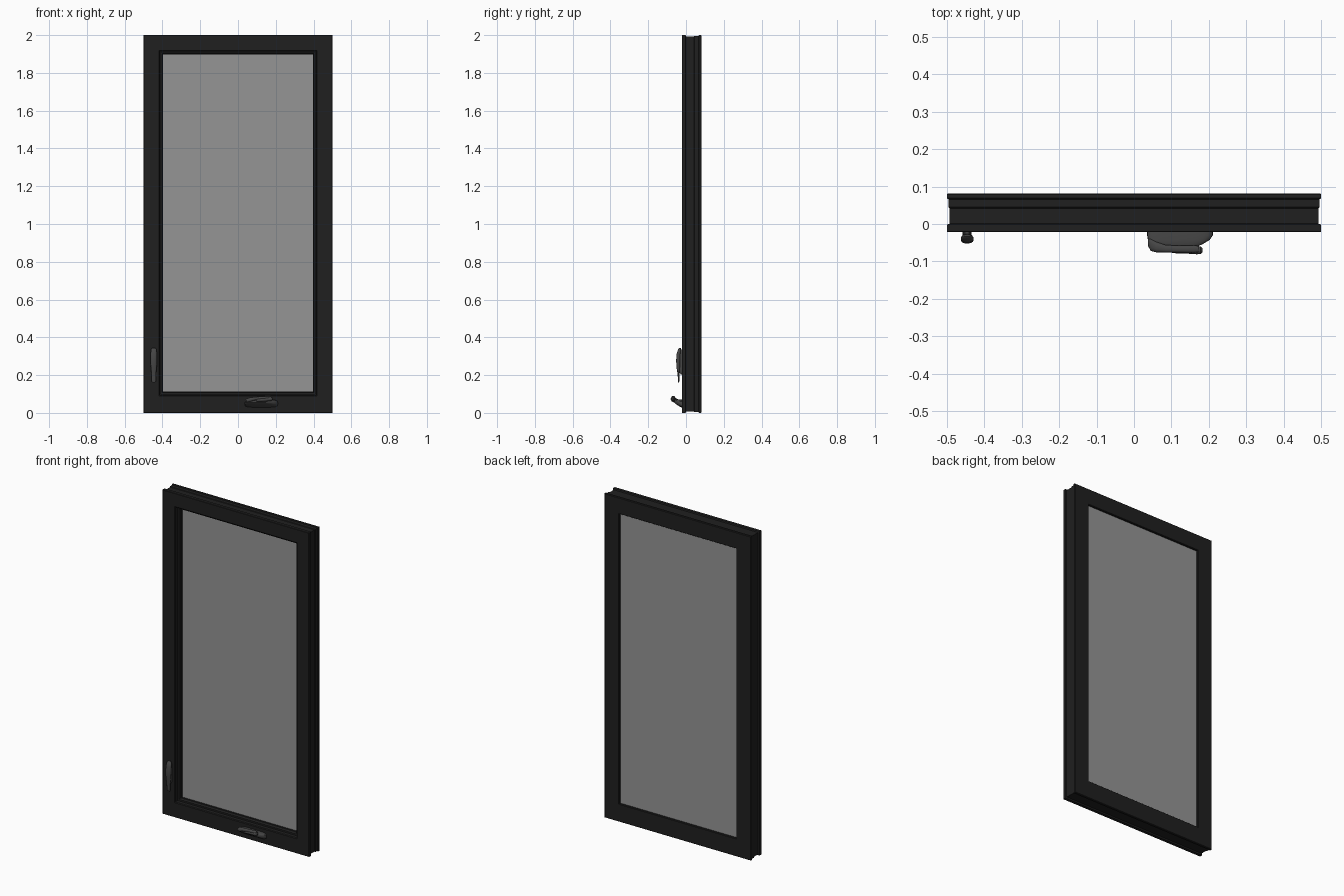
import bpy, bmesh, math
from mathutils import Vector

if "Cube" in bpy.data.objects:
    bpy.data.objects.remove(bpy.data.objects["Cube"])


def material(name, color):
    m = bpy.data.materials.new(name)
    m.diffuse_color = color
    m.use_nodes = True
    m.node_tree.nodes["Principled BSDF"].inputs["Base Color"].default_value = m.diffuse_color
    return m


BLACK = material("black_paint", (0.014, 0.014, 0.014, 1))
METAL = material("dark_metal", (0.06, 0.06, 0.06, 1))
GLASS = material("glass", (0.3, 0.3, 0.3, 0.5))


def finish(name, bm, mat, smooth=False):
    bmesh.ops.recalc_face_normals(bm, faces=bm.faces)
    mesh = bpy.data.meshes.new(name)
    bm.to_mesh(mesh)
    bm.free()
    ob = bpy.data.objects.new(name, mesh)
    bpy.context.collection.objects.link(ob)
    mesh.materials.append(mat)
    if smooth:
        bpy.ops.object.select_all(action='DESELECT')
        ob.select_set(True)
        bpy.context.view_layer.objects.active = ob
        bpy.ops.object.shade_smooth_by_angle(angle=math.radians(40))
    return ob


def bridge(bm, a, b):
    for i in range(len(a)):
        j = (i + 1) % len(a)
        bm.faces.new((a[i], a[j], b[j], b[i]))


def mitred_ring(name, profile, mat):
    """Sweep a closed (inset, y) profile round the window with mitred corners."""
    bm = bmesh.new()
    rings = []
    for sx, top in ((-1, 0), (1, 0), (1, 1), (-1, 1)):
        rings.append([bm.verts.new((sx * (0.5 - d), y, 2 - d if top else d * 1.1))
                      for d, y in profile])
    for k in range(4):
        bridge(bm, rings[k], rings[(k + 1) % 4])
    return finish(name, bm, mat)


def loft(name, sections, mat, n=24, power=0.6):
    """Skin rounded-rectangle sections given as (centre, half axis u, half axis v)."""
    bm = bmesh.new()
    rings = []
    for c, u, v in sections:
        ring = []
        for k in range(n):
            t = 2 * math.pi * k / n
            a, b = math.cos(t), math.sin(t)
            a = math.copysign(abs(a) ** power, a)
            b = math.copysign(abs(b) ** power, b)
            ring.append(bm.verts.new(Vector(c) + Vector(u) * a + Vector(v) * b))
        rings.append(ring)
    for a, b in zip(rings, rings[1:]):
        bridge(bm, a, b)
    bm.faces.new(rings[0])
    bm.faces.new(rings[-1])
    return finish(name, bm, mat, True)


# Fixed outer frame with front lip and recessed outer channel
mitred_ring("outer_frame", [
    (0.002, -0.022), (0, -0.020), (0, -0.002), (0.007, 0.001), (0.007, 0.042),
    (0.086, 0.042), (0.086, -0.018), (0.082, -0.022)], BLACK)

# Opening sash: wide rear flange plus the slim inner border round the glass
mitred_ring("sash", [
    (0.007, 0.042), (0.004, 0.045), (0.004, 0.066), (0, 0.069), (0, 0.079),
    (0.003, 0.082), (0.098, 0.082), (0.101, 0.078), (0.101, 0.004),
    (0.098, -0.002), (0.089, -0.002), (0.089, 0.042)], BLACK)

# Glazing bead stepping down to the glass
mitred_ring("glazing_bead", [
    (0.095, 0.012), (0.103, 0.016), (0.103, 0.024), (0.095, 0.024)], BLACK)

# Sealed glass unit
bm = bmesh.new()
bmesh.ops.create_cube(bm, size=1)
for v in bm.verts:
    v.co = (v.co.x * 0.802, 0.047 + v.co.y * 0.046, 1.005 + v.co.z * 1.794)
finish("glass_pane", bm, GLASS)

# Latch on the left stile: mount and curved lever
LX = -0.446
loft("latch_mount", [((LX, y, 0.27), (hx, 0, 0), (0, 0, hz)) for y, hx, hz in (
    (-0.018, 0.012, 0.066), (-0.028, 0.012, 0.066), (-0.036, 0.010, 0.055))], METAL)
loft("latch_lever", [((LX, y, z), (hx, 0, 0), (0, hy, 0)) for z, y, hx, hy in (
    (0.344, -0.031, 0.009, 0.003), (0.338, -0.034, 0.014, 0.007),
    (0.315, -0.039, 0.017, 0.010), (0.280, -0.041, 0.017, 0.011),
    (0.245, -0.041, 0.016, 0.010), (0.215, -0.040, 0.013, 0.006),
    (0.185, -0.039, 0.012, 0.004), (0.168, -0.039, 0.012, 0.004),
    (0.161, -0.039, 0.007, 0.002))], METAL, power=0.8)

# Crank operator on the bottom rail: sloping cover
loft("crank_cover", [((x, y, z), (hx, 0, 0), (0, 0, hz)) for x, y, z, hx, hz in (
    (0.123, -0.018, 0.049, 0.088, 0.021), (0.123, -0.030, 0.051, 0.088, 0.020),
    (0.120, -0.042, 0.055, 0.083, 0.016), (0.112, -0.055, 0.059, 0.070, 0.012),
    (0.105, -0.062, 0.061, 0.058, 0.007))], METAL, power=0.5)

# Folding crank arm lying along the cover
loft("crank_arm", [((x, y, z), (0, hy, 0), (0, 0, hz)) for x, y, z, hy, hz in (
    (0.038, -0.050, 0.062, 0.010, 0.005), (0.045, -0.056, 0.065, 0.016, 0.010),
    (0.060, -0.062, 0.069, 0.014, 0.011), (0.085, -0.066, 0.075, 0.010, 0.009),
    (0.120, -0.067, 0.079, 0.009, 0.008), (0.160, -0.067, 0.081, 0.010, 0.008),
    (0.174, -0.067, 0.081, 0.008, 0.007))], METAL, power=0.8)

# Folded grip at the end of the arm
loft("crank_grip", [((x, -0.070, z), (0, r, 0), (0, 0, r)) for x, z, r in (
    (0.098, 0.066, 0.005), (0.104, 0.067, 0.008), (0.140, 0.070, 0.009),
    (0.168, 0.073, 0.011), (0.178, 0.074, 0.010), (0.183, 0.074, 0.005))],
     METAL, power=1.0)
